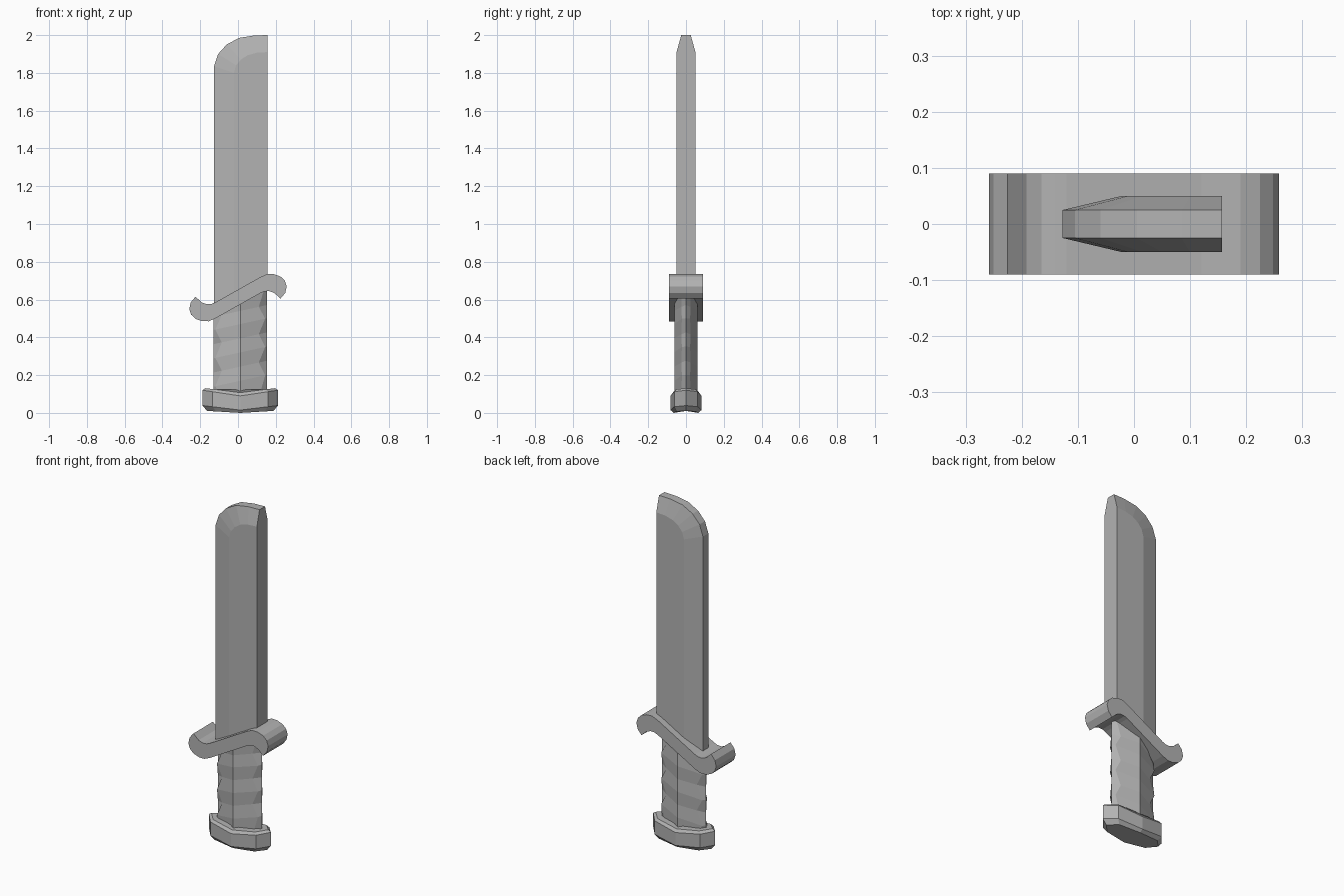
import bpy, bmesh

if "Cube" in bpy.data.objects:
    bpy.data.objects.remove(bpy.data.objects["Cube"])

SLOPE = 0.53          # tilt of the guard
CX = 0.012            # centre of handle in x

grey = bpy.data.materials.new("dark_grey")
grey.diffuse_color = (0.45, 0.45, 0.45, 1)
grey.use_nodes = True
grey.node_tree.nodes["Principled BSDF"].inputs["Base Color"].default_value = grey.diffuse_color


def loft(name, rings):
    """Skin a stack of equal-length closed rings and cap both ends."""
    bm = bmesh.new()
    vs = [[bm.verts.new(p) for p in r] for r in rings]
    n = len(vs[0])
    for a, b in zip(vs, vs[1:]):
        for i in range(n):
            j = (i + 1) % n
            bm.faces.new((a[i], a[j], b[j], b[i]))
    bm.faces.new(vs[0][::-1])
    bm.faces.new(vs[-1])
    bmesh.ops.recalc_face_normals(bm, faces=bm.faces)
    me = bpy.data.meshes.new(name)
    bm.to_mesh(me)
    bm.free()
    me.materials.append(grey)
    ob = bpy.data.objects.new(name, me)
    bpy.context.collection.objects.link(ob)
    return ob


def guard_z(x):
    return 0.61 + SLOPE * x


# Blade: thin outer outline, thicker inner outline, flat spine at +x
outer = [(0.157, 2.0), (0.085, 1.998), (0.005, 1.985), (-0.06, 1.95),
         (-0.105, 1.90), (-0.127, 1.835), (-0.127, guard_z(-0.127)), (0.157, guard_z(0.157))]
inner = [(0.157, 1.91), (0.10, 1.907), (0.05, 1.893), (0.015, 1.87),
         (-0.01, 1.84), (-0.022, 1.80), (-0.022, guard_z(-0.022)), (0.157, guard_z(0.157) + 0.001)]
loft("blade", [[(x, y, z) for x, z in prof]
               for prof, y in ((inner, -0.05), (outer, -0.025), (outer, 0.025), (inner, 0.05))])

# Guard: half of an S profile, turned about its centre for the other half
half = [(-0.12, 0.585), (-0.14, 0.577), (-0.165, 0.575), (-0.192, 0.585), (-0.225, 0.615),
        (-0.25, 0.585), (-0.258, 0.55), (-0.248, 0.52), (-0.225, 0.498), (-0.19, 0.486),
        (-0.155, 0.485), (-0.12, 0.5)]
profile = half + [(-x, 1.22 - z) for x, z in half]
loft("guard", [[(x, y, z) for x, z in profile] for y in (-0.09, 0.09)])

# Grip: diamond section, flank corners alternate between ridge and groove in slanted bands
levels = [0.08, 0.17, 0.245, 0.32, 0.395, 0.47, 0.54, 0.60]
rings = []
for k, z in enumerate(levels):
    dx, dy = (0.132, 0.022) if k % 2 else (0.098, 0.024)
    section = [(-0.142, 0), (-dx, -dy), (0, -0.062), (dx, -dy),
               (0.142, 0), (dx, dy), (0, 0.062), (-dx, dy)]
    tilt = SLOPE if k == len(levels) - 1 else 0.0 if k == 0 else 0.22
    rings.append([(x + CX, y, z + tilt * x) for x, y in section])
loft("grip", rings)

# Pommel: chamfered block with pointed, upturned ends
section = [(-0.2, 0), (-0.147, -0.062), (0, -0.082), (0.147, -0.062),
           (0.2, 0), (0.147, 0.062), (0, 0.082), (-0.147, 0.062)]
rings = []
for z, s, t, lift in ((0.0, 0.88, 0.8, 0.06), (0.015, 1, 1, 0.12),
                      (0.09, 1, 1, 0.15), (0.107, 0.92, 0.85, 0.13)):
    rings.append([(x * s + CX, y * t, z + lift * abs(x * s)) for x, y in section])
loft("pommel", rings)
